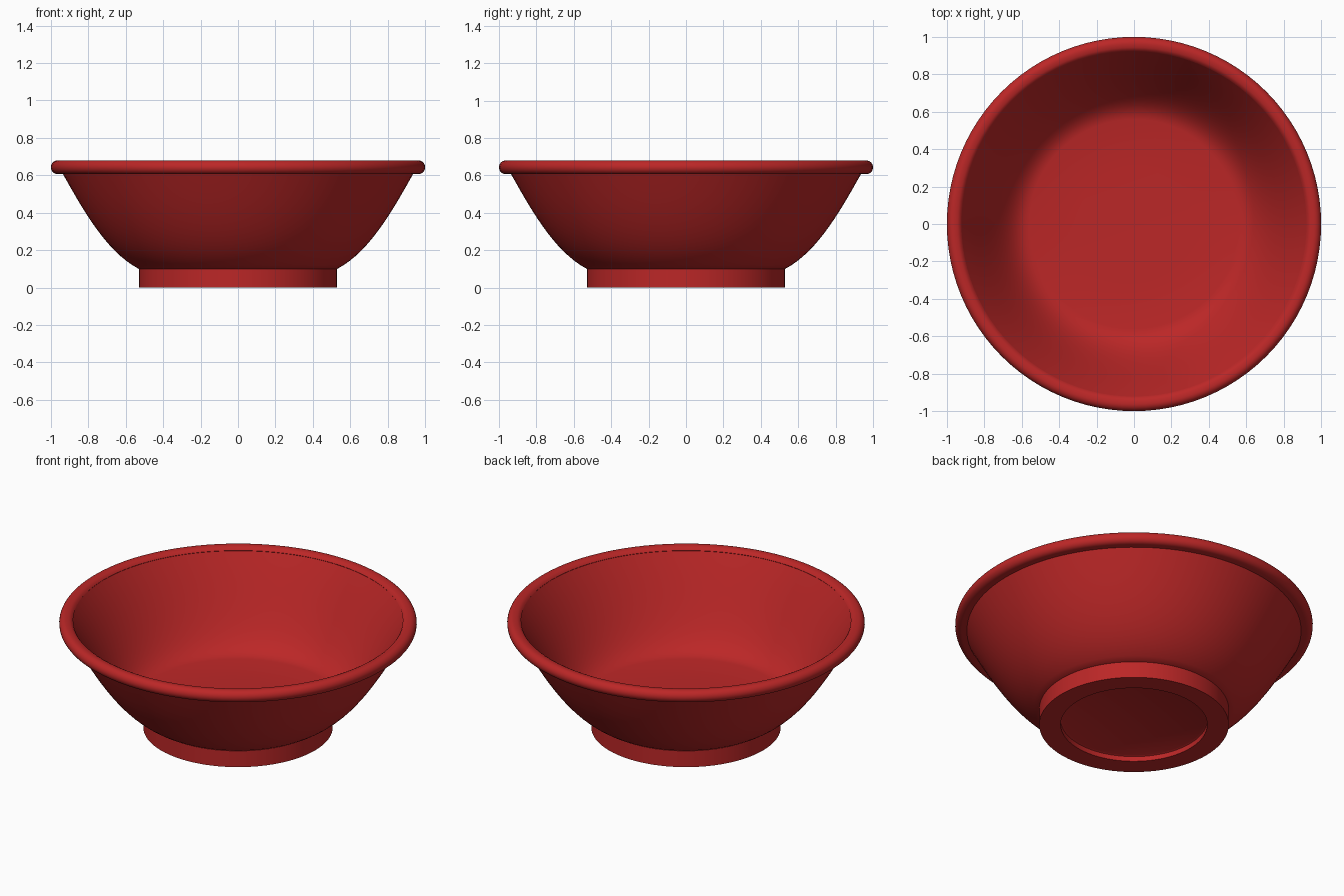
import bpy
import bmesh
import math
from mathutils import Vector
from mathutils.geometry import interpolate_bezier

SEGMENTS = 96

default_cube = bpy.data.objects.get("Cube")
if default_cube:
    bpy.data.objects.remove(default_cube, do_unlink=True)

# One glazed red for every part
red = bpy.data.materials.new("glossy_red")
red.use_nodes = True
colour = (0.50, 0.02, 0.02, 1)
red.diffuse_color = colour
red.node_tree.nodes["Principled BSDF"].inputs["Base Color"].default_value = colour


def curve(start, handle_a, handle_b, end, steps=16):
    """Sample a smooth profile between two (radius, height) points."""
    points = [Vector((r, 0, z)) for r, z in (start, handle_a, handle_b, end)]
    return [(p.x, p.z) for p in interpolate_bezier(*points, steps)]


def lathe(name, profile):
    """Revolve a (radius, height) profile around the z axis."""
    bm = bmesh.new()
    verts = [bm.verts.new((r, 0, z)) for r, z in profile]
    edges = [bm.edges.new(pair) for pair in zip(verts, verts[1:])]
    bmesh.ops.spin(bm, geom=verts + edges, axis=(0, 0, 1), cent=(0, 0, 0),
                   angle=math.tau, steps=SEGMENTS, use_duplicate=False)
    bmesh.ops.remove_doubles(bm, verts=bm.verts, dist=0.0001)
    # The profiles run from the underside outwards, then up and back inwards
    bm.normal_update()
    mesh = bpy.data.meshes.new(name)
    bm.to_mesh(mesh)
    bm.free()
    mesh.materials.append(red)
    obj = bpy.data.objects.new(name, mesh)
    bpy.context.collection.objects.link(obj)
    bpy.ops.object.select_all(action="DESELECT")
    obj.select_set(True)
    bpy.context.view_layer.objects.active = obj
    bpy.ops.object.mode_set(mode="EDIT")
    bpy.ops.mesh.select_all(action="SELECT")
    bpy.ops.mesh.normals_make_consistent(inside=False)
    bpy.ops.object.mode_set(mode="OBJECT")
    bpy.ops.object.shade_smooth_by_angle(angle=math.radians(35))
    return obj


# Foot: straight ring with a shallow recess underneath
lathe("foot", [(0, 0.035), (0.40, 0.035), (0.41, 0.03), (0.41, 0),
               (0.53, 0), (0.53, 0.10), (0, 0.10)])

# Bowl: flared outer wall, thin shell, rounded inside floor
outer_wall = curve((0.53, 0.10), (0.70, 0.19), (0.82, 0.40), (0.94, 0.615))
inner_wall = curve((0.925, 0.66), (0.77, 0.40), (0.69, 0.17), (0.56, 0.16))
lathe("bowl", [(0, 0.10)] + outer_wall + inner_wall + [(0.3, 0.155), (0, 0.155)])

# Rim: rolled lip, rounder on the outside than on the inside
outer_lip = [(0.963 + 0.037 * math.cos(a), 0.643 + 0.037 * math.sin(a))
             for a in (math.radians(-90 + 15 * i) for i in range(13))]
lathe("rim", [(0.925, 0.655), (0.93, 0.606)] + outer_lip
      + [(0.943, 0.678), (0.93, 0.671), (0.922, 0.66), (0.925, 0.655)])
